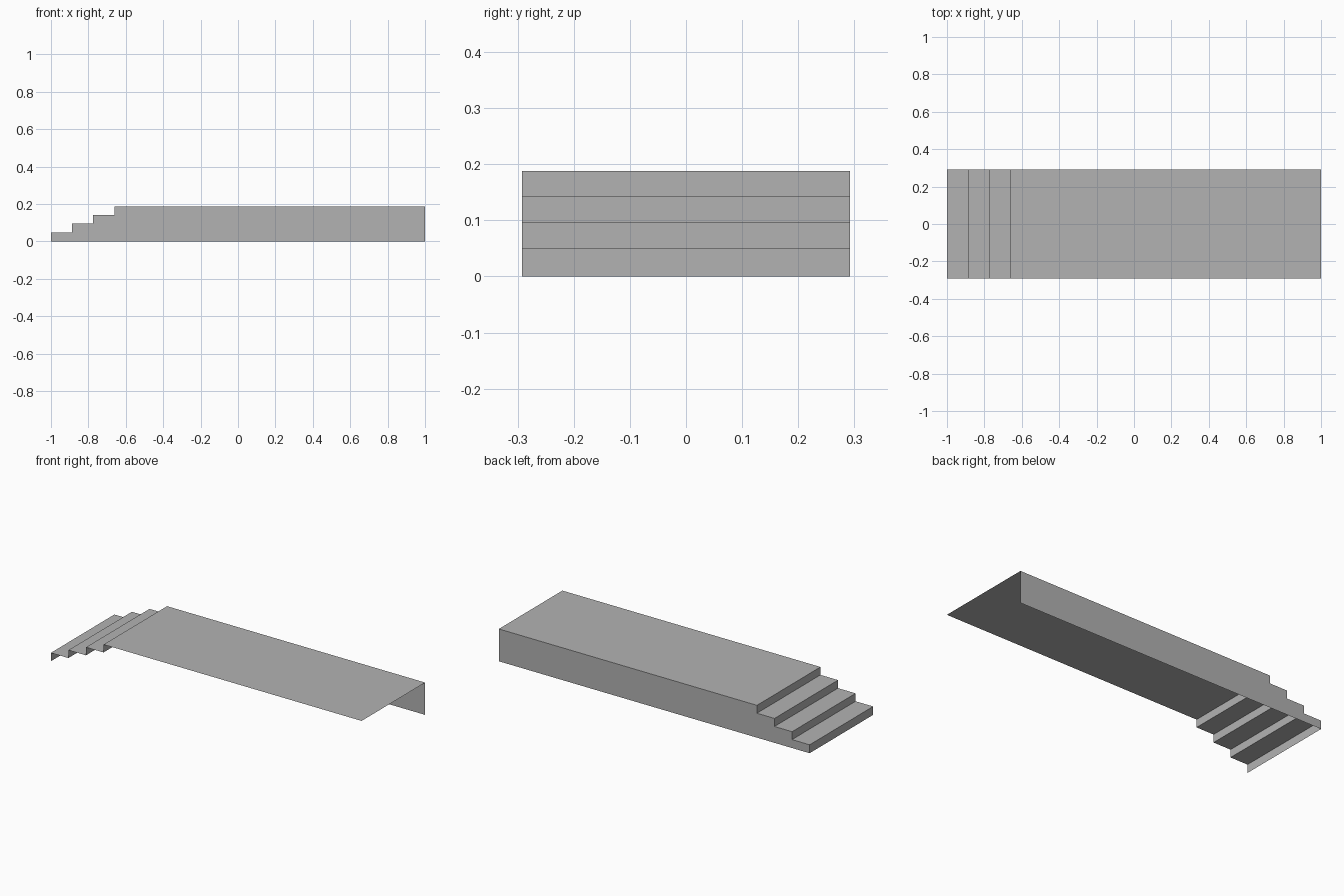
import bpy
import bmesh

if "Cube" in bpy.data.objects:
    bpy.data.objects.remove(bpy.data.objects["Cube"])

HALF_WIDTH = 0.292
# Tread start positions and heights, left to right
TREADS = [(-1.0, 0.049), (-0.887, 0.095), (-0.774, 0.142), (-0.661, 0.188)]
END_X = 1.0

grey = bpy.data.materials.new("grey")
grey.diffuse_color = (0.448, 0.448, 0.448, 1.0)
grey.use_nodes = True
grey.node_tree.nodes["Principled BSDF"].inputs["Base Color"].default_value = grey.diffuse_color


def add_object(name, build):
    bm = bmesh.new()
    build(bm)
    mesh = bpy.data.meshes.new(name)
    bm.to_mesh(mesh)
    bm.free()
    mesh.materials.append(grey)
    obj = bpy.data.objects.new(name, mesh)
    bpy.context.collection.objects.link(obj)


# Stair outline from the ground, up the steps and along the platform
profile = [(TREADS[0][0], 0.0)]
for i, (x, z) in enumerate(TREADS):
    next_x = TREADS[i + 1][0] if i + 1 < len(TREADS) else END_X
    profile += [(x, z), (next_x, z)]


# Risers, treads and platform deck as one folded sheet
def build_deck(bm):
    rows = [[bm.verts.new((x, y, z)) for x, z in profile]
            for y in (-HALF_WIDTH, HALF_WIDTH)]
    for i in range(len(profile) - 1):
        bm.faces.new((rows[0][i], rows[0][i + 1], rows[1][i + 1], rows[1][i]))


# Back wall closing the stair outline; front, right end and underside stay open
def build_back_wall(bm):
    outline = profile + [(END_X, 0.0)]
    bm.faces.new([bm.verts.new((x, HALF_WIDTH, z)) for x, z in outline])


add_object("steps_and_deck", build_deck)
add_object("back_wall", build_back_wall)
